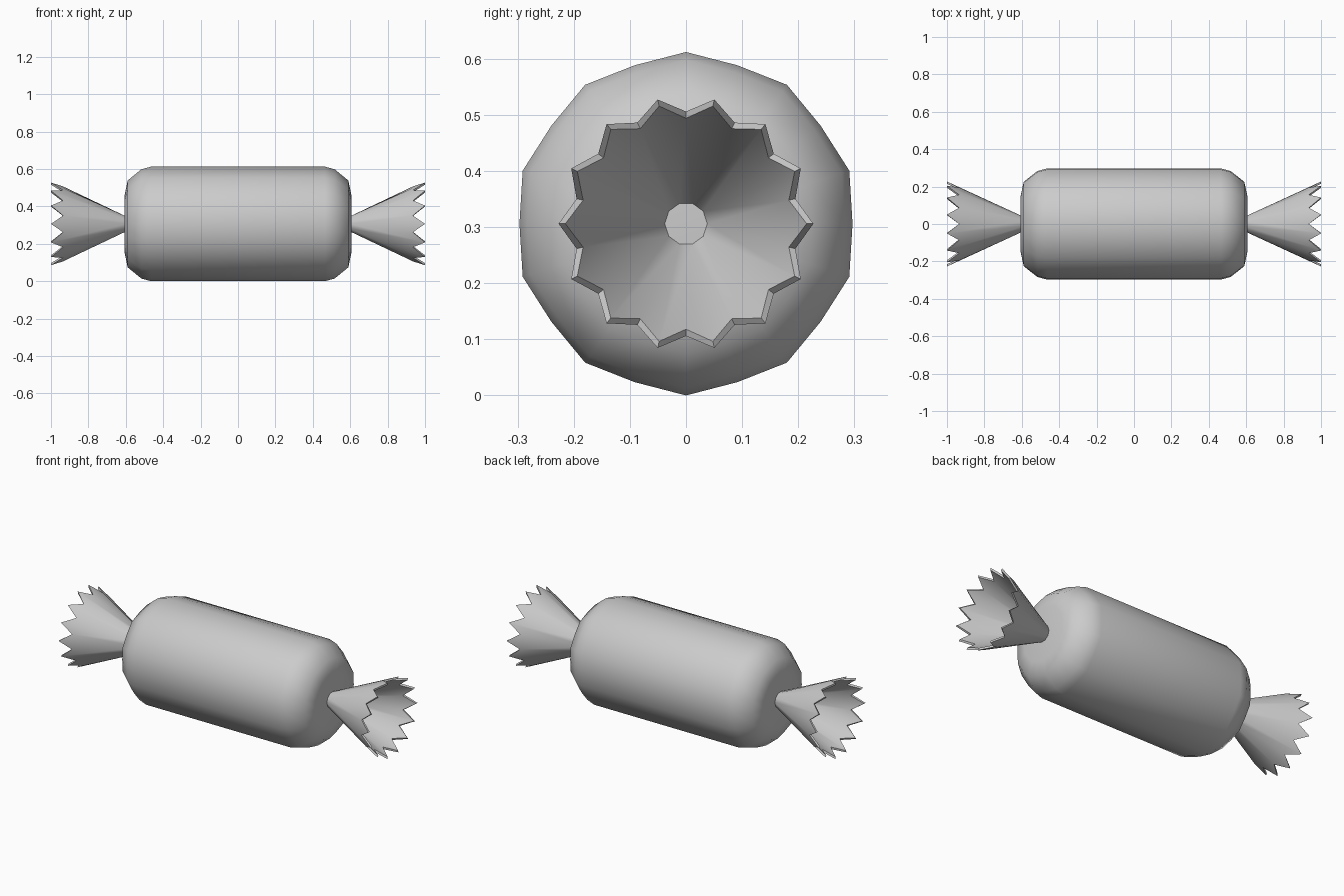
import bpy, bmesh
from math import sin, cos, pi

if "Cube" in bpy.data.objects:
    bpy.data.objects.remove(bpy.data.objects["Cube"])

CZ = 0.306  # height of the long axis


def build(name, rings, cap=False, closed=False, angle=35):
    """Bridge rings of equal length into one smooth-by-angle object."""
    bm = bmesh.new()
    loops = [[bm.verts.new(p) for p in ring] for ring in rings]
    n = len(loops[0])
    pairs = list(zip(loops, loops[1:]))
    if closed:
        pairs.append((loops[-1], loops[0]))
    for a, b in pairs:
        for i in range(n):
            j = (i + 1) % n
            bm.faces.new((a[i], a[j], b[j], b[i]))
    if cap:
        bm.faces.new(loops[0])
        bm.faces.new(loops[-1])
    bmesh.ops.remove_doubles(bm, verts=bm.verts, dist=0.0005)
    bmesh.ops.recalc_face_normals(bm, faces=bm.faces)
    me = bpy.data.meshes.new(name)
    bm.to_mesh(me)
    bm.free()
    ob = bpy.data.objects.new(name, me)
    bpy.context.collection.objects.link(ob)
    bpy.ops.object.select_all(action='DESELECT')
    ob.select_set(True)
    bpy.context.view_layer.objects.active = ob
    bpy.ops.object.shade_smooth_by_angle(angle=angle * pi / 180)
    return ob


# Wrapped body: softened ten-sided barrel with rounded ends
def body_ring(x, r):
    pts = []
    for i in range(20):
        a = pi / 2 + i * pi / 10
        k = r * (1 if i % 2 == 0 else 0.97)
        pts.append((x, k * cos(a), CZ + k * sin(a)))
    return pts


half = [(0.465, 0.306), (0.517, 0.292), (0.59, 0.232), (0.606, 0.155)]
profile = [(-x, r) for x, r in reversed(half)] + half
build("candy_body", [body_ring(x, r) for x, r in profile], cap=True, angle=50)


# Flared wrapper ends: ten-sided neck opening to a zigzag rim of 14 points
def neck_ring(x, r):
    angles = [round(i * 10 / 28) * pi / 5 for i in range(28)]
    return [(x, r * cos(a), CZ + r * sin(a)) for a in angles]


def rim_ring(side, tip_r, valley_r):
    pts = []
    for i in range(28):
        a = i * pi / 14
        x, r = (1.0, tip_r) if i % 2 == 0 else (0.935, valley_r)
        pts.append((side * x, r * cos(a), CZ + r * sin(a)))
    return pts


for side, label in ((-1, "left"), (1, "right")):
    build(label + "_wrapper_end", [
        neck_ring(side * 0.6, 0.043),
        rim_ring(side, 0.227, 0.2),
        rim_ring(side, 0.215, 0.188),
        neck_ring(side * 0.608, 0.038),
    ], closed=True)
